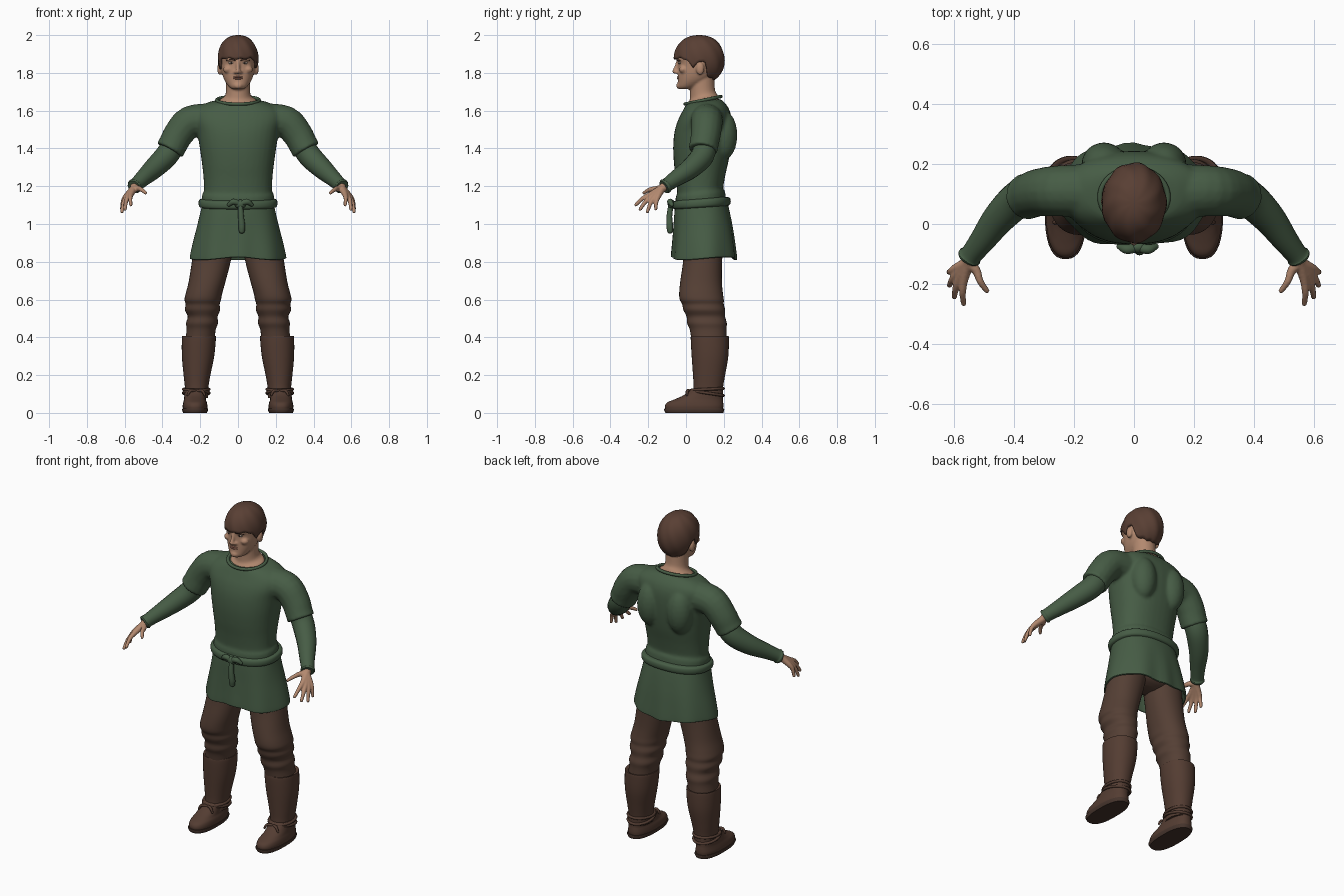
import bpy, bmesh, math
from mathutils import Vector, Matrix

if "Cube" in bpy.data.objects:
    bpy.data.objects.remove(bpy.data.objects["Cube"])


def material(name, *rgb):
    m = bpy.data.materials.new(name)
    m.use_nodes = True
    m.diffuse_color = (*rgb, 1)
    m.node_tree.nodes["Principled BSDF"].inputs["Base Color"].default_value = (*rgb, 1)
    return m


GREEN = material("green cloth", 0.062, 0.108, 0.06)
BROWN = material("brown trousers", 0.09, 0.05, 0.035)
LEATHER = material("brown leather", 0.088, 0.046, 0.032)
SOLE = material("dark sole", 0.06, 0.034, 0.025)
HAIR = material("brown hair", 0.1, 0.05, 0.034)
SKIN = material("skin", 0.45, 0.25, 0.16)
LIP = material("lips", 0.36, 0.16, 0.11)
EYE = material("eye white", 0.4, 0.33, 0.28)
IRIS = material("dark iris", 0.04, 0.025, 0.02)


def spline(rows, steps):
    """Smooth interpolation through rows of numbers."""
    out = []
    for i in range(len(rows) - 1):
        p = [Vector(rows[min(max(i + k, 0), len(rows) - 1)]) for k in (-1, 0, 1, 2)]
        for s in range(steps):
            t = s / steps
            out.append(p[1] + t * 0.5 * (p[2] - p[0])
                       + t * t * (p[0] - 2.5 * p[1] + 2 * p[2] - 0.5 * p[3])
                       + t ** 3 * 0.5 * (3 * p[1] - p[0] - 3 * p[2] + p[3]))
    return out + [Vector(rows[-1])]


def bridge(bm, rings, closed=False):
    loops = [[bm.verts.new(p) for p in ring] for ring in rings]
    pairs = list(zip(loops, loops[1:])) + ([(loops[-1], loops[0])] if closed else [])
    n = len(loops[0])
    for a, b in pairs:
        for i in range(n):
            bm.faces.new((a[i], a[(i + 1) % n], b[(i + 1) % n], b[i]))
    if not closed:
        bm.faces.new(loops[0])
        bm.faces.new(loops[-1])


def loft(bm, rows, tilt=0, power=2.3, sides=36, steps=4):
    """Stack of level rounded sections: z, left x, right x, front y, back y."""
    rings = []
    for z, x0, x1, y0, y1 in spline(rows, steps):
        ring = []
        for i in range(sides):
            a = math.tau * i / sides
            c, s = math.cos(a), math.sin(a)
            dx = math.copysign(abs(c) ** (2 / power), c) * (x1 - x0) / 2
            dy = math.copysign(abs(s) ** (2 / power), s) * (y1 - y0) / 2
            ring.append(((x0 + x1) / 2 + dx, (y0 + y1) / 2 + dy, z + tilt * dy))
        rings.append(ring)
    bridge(bm, rings)


def body(rows):
    """Rows for a section that is symmetric about x = 0."""
    return [(z, -w, w, f, b) for z, w, f, b in rows]


def tube(bm, rows, ref=(0, 1, 0), side=1, closed=False, steps=4, sides=16):
    """Round tube along x, y, z, radius rows."""
    pts = list(rows) if closed else spline(rows, steps)
    rings = []
    for i, p in enumerate(pts):
        nxt = pts[(i + 1) % len(pts)] if closed else pts[min(i + 1, len(pts) - 1)]
        prv = pts[i - 1] if closed else pts[max(i - 1, 0)]
        t = Vector(nxt[:3]) - Vector(prv[:3])
        u = t.cross(Vector(ref)).normalized()
        v = t.cross(u).normalized()
        ring = []
        for k in range(sides):
            a = math.tau * k / sides
            q = Vector(p[:3]) + p[3] * (math.cos(a) * u + math.sin(a) * v)
            ring.append((q.x * side, q.y, q.z))
        rings.append(ring)
    bridge(bm, rings, closed)
    if not closed:
        for end in (pts[0], pts[-1]):
            if end[3] < 0.025:
                ball(bm, (end[0] * side, end[1], end[2]), (end[3],) * 3)


def ball(bm, centre, radii):
    mat = Matrix.Translation(centre) @ Matrix.Diagonal((*radii, 1))
    bmesh.ops.create_uvsphere(bm, u_segments=20, v_segments=12, radius=1, matrix=mat)


def finish(name, bm, mat, mirror=False, voxel=0, smooth=3):
    bmesh.ops.recalc_face_normals(bm, faces=bm.faces)
    me = bpy.data.meshes.new(name)
    for f in bm.faces:
        f.smooth = True
    bm.to_mesh(me)
    bm.free()
    me.set_sharp_from_angle(angle=math.radians(50))
    me.materials.append(mat)
    ob = bpy.data.objects.new(name, me)
    bpy.context.scene.collection.objects.link(ob)
    if voxel:
        m = ob.modifiers.new("Blend", 'REMESH')
        m.mode, m.voxel_size, m.use_smooth_shade = 'VOXEL', voxel, True
        m = ob.modifiers.new("Soften", 'SMOOTH')
        m.iterations = smooth
    if mirror:
        ob.modifiers.new("Mirror", 'MIRROR')
    return ob


# Tunic chest with short sleeves and shoulder blades, blended into one surface
bm = bmesh.new()
loft(bm, body([(1.08, .19, -.055, .215), (1.155, .19, -.055, .207), (1.175, .18, -.047, .197),
               (1.25, .183, -.053, .21), (1.33, .192, -.063, .228), (1.42, .205, -.068, .24),
               (1.5, .218, -.062, .243), (1.56, .235, -.045, .238), (1.605, .225, -.022, .222),
               (1.64, .165, -.002, .195), (1.652, .11, .008, .18)]), tilt=.12)
for s in (1, -1):
    tube(bm, [(.15, .11, 1.55, .09), (.255, .11, 1.54, .085), (.315, .105, 1.475, .08),
              (.345, .095, 1.42, .077), (.362, .09, 1.39, .078)], side=s)
    ball(bm, (s * .1, .2, 1.47), (.075, .072, .13))
finish("tunic_chest", bm, GREEN, voxel=.009, smooth=5)

# Collar rim
bm = bmesh.new()
loop = [math.tau * i / 40 for i in range(40)]
tube(bm, [(.113 * math.cos(a), .09 + .095 * math.sin(a), 1.655 + .02 * math.sin(a), .009) for a in loop],
     ref=(0, 0, 1), closed=True, sides=10)
finish("collar", bm, GREEN)

# Long sleeves with a turned cuff
bm = bmesh.new()
tube(bm, [(.335, .1, 1.43, .06), (.378, .088, 1.362, .062), (.445, .025, 1.295, .055),
          (.505, -.055, 1.24, .043), (.54, -.1, 1.208, .037), (.547, -.109, 1.201, .041),
          (.552, -.117, 1.196, .036)])
finish("long_sleeve", bm, GREEN, mirror=True)

# Skirt of the tunic: hollow, with soft folds that grow toward the hem
bm = bmesh.new()
loft(bm, body([(1.13, .186, -.052, .215), (1.07, .197, -.06, .23), (.98, .217, -.065, .247),
               (.9, .236, -.07, .258), (.83, .25, -.075, .266), (.818, .248, -.073, .264),
               (.825, .238, -.062, .253), (.9, .222, -.055, .24), (1.0, .2, -.045, .225)]), sides=64)
for v in bm.verts:
    a = math.atan2(v.co.y - .095, v.co.x)
    k = max(0, 1.08 - v.co.z)
    v.co.xy += Vector((math.cos(a), math.sin(a))) * .022 * k * math.sin(8 * a + 1)
    v.co.z += .03 * k * math.sin(3 * a)
finish("tunic_skirt", bm, GREEN)

# Belt, knot and hanging end
bm = bmesh.new()
loft(bm, body([(1.085, .186, -.05, .215), (1.092, .204, -.067, .232), (1.11, .209, -.072, .237),
               (1.128, .204, -.067, .232), (1.135, .184, -.048, .213)]), tilt=.07, sides=48)
ball(bm, (.012, -.077, 1.105), (.03, .02, .024))
for s in (1, -1):
    tube(bm, [(.012, -.078, 1.105, .014), (.012 + s * .035, -.084, 1.118, .016),
              (.012 + s * .06, -.075, 1.102, .01)], ref=(0, 0, 1))
tube(bm, [(.012, -.08, 1.1, .014), (.016, -.088, 1.04, .015), (.02, -.086, .99, .018), (.02, -.084, .965, .016)])
finish("belt", bm, GREEN)

# Hips and trouser legs
bm = bmesh.new()
loft(bm, body([(.84, .06, .05, .14), (.87, .14, .01, .19), (.95, .185, -.02, .21), (1.08, .17, -.03, .19)]))
finish("trouser_seat", bm, BROWN)
bm = bmesh.new()
loft(bm, [(.98, .01, .215, -.015, .205), (.82, .035, .241, -.014, .192), (.7, .065, .26, -.03, .19),
          (.635, .083, .276, -.036, .195), (.6, .09, .283, -.033, .2), (.575, .097, .277, -.02, .2),
          (.545, .095, .281, -.014, .207), (.51, .108, .266, .003, .207), (.475, .106, .275, .006, .216),
          (.44, .118, .272, .02, .214), (.38, .125, .28, .03, .215)], power=2.15)
finish("trouser_leg", bm, BROWN, mirror=True)

# Boot shaft with a rolled top edge
bm = bmesh.new()
loft(bm, [(.398, .14, .275, .05, .205), (.408, .122, .292, .03, .222), (.395, .117, .297, .025, .227),
          (.3, .126, .297, .03, .224), (.2, .146, .288, .037, .207), (.135, .157, .281, .04, .196),
          (.08, .16, .28, .035, .192)], power=2.15)
finish("boot_shaft", bm, LEATHER, mirror=True)

# Boot foot and sole
bm = bmesh.new()
loft(bm, [(.014, .164, .29, -.108, .195), (.035, .162, .293, -.112, .198), (.055, .165, .29, -.1, .197),
          (.072, .17, .286, -.06, .195), (.095, .168, .284, -.01, .195), (.13, .16, .282, .03, .195)], power=2.4)
finish("boot_foot", bm, LEATHER, mirror=True)
bm = bmesh.new()
loft(bm, [(0, .165, .29, -.108, .197), (.016, .158, .297, -.117, .203), (.022, .16, .295, -.115, .201)],
     power=2.5, steps=1)
finish("boot_sole", bm, SOLE, mirror=True)

# Ankle cords with a bow
bm = bmesh.new()
for h, tilt in ((.105, -.15), (.125, .05)):
    tube(bm, [(.221 + .068 * math.cos(a), .113 + .085 * math.sin(a), h + .085 * tilt * math.sin(a), .008)
              for a in loop], ref=(0, 0, 1), closed=True, sides=8)
for s in (1, -1):
    tube(bm, [(.221, .025, .115, .007), (.221 + s * .03, .008, .118, .008), (.221 + s * .045, .005, .095, .006)])
finish("ankle_cord", bm, LEATHER, mirror=True)

# Head, neck, ears and nose, blended into one surface
bm = bmesh.new()
loft(bm, body([(1.714, .028, -.038, .03), (1.727, .048, -.043, .06), (1.76, .071, -.043, .12),
               (1.8, .085, -.043, .155), (1.85, .092, -.042, .172), (1.89, .095, -.052, .18),
               (1.935, .09, -.043, .178), (1.965, .065, -.005, .14)]), power=2.2)
loft(bm, body([(1.61, .105, .01, .17), (1.652, .1, .008, .172), (1.672, .074, .02, .165),
               (1.7, .064, .022, .153), (1.78, .064, .02, .15)]), tilt=.2, power=2)
tube(bm, [(0, -.042, 1.865, .009), (0, -.05, 1.835, .01), (0, -.06, 1.808, .013)], ref=(1, 0, 0))
ball(bm, (0, -.038, 1.732), (.024, .014, .016))
for s in (1, -1):
    ball(bm, (s * .013, -.05, 1.803), (.01, .012, .008))
    ball(bm, (s * .034, -.034, 1.871), (.032, .015, .008))
    ball(bm, (s * .053, -.015, 1.818), (.026, .022, .02))
    ball(bm, (s * .097, .075, 1.822), (.013, .022, .034))
finish("head", bm, SKIN, voxel=.006)

# Mouth, eyes and brows
bm = bmesh.new()
for h in (1.77, 1.778):
    ball(bm, (0, -.04, h), (.024, .009, .005))
finish("lips", bm, LIP)
for name, y, radii, mat in (("eye", -.031, (.015, .01, .007), EYE), ("iris", -.036, (.006, .007, .0065), IRIS)):
    bm = bmesh.new()
    ball(bm, (.036, y, 1.853), radii)
    finish(name, bm, mat, mirror=True)
bm = bmesh.new()
tube(bm, [(.016, -.046, 1.866, .003), (.037, -.046, 1.872, .004), (.06, -.033, 1.867, .003)], ref=(0, 0, 1))
finish("eyebrow", bm, HAIR, mirror=True)

# Hair cap: the lower edge follows fringe, sideburn, ear and nape
EDGE = [(0, .03), (40, .06), (62, 0), (75, -.38), (88, -.05), (104, -.1), (116, -.75), (150, -.95), (181, -1)]


def hairline(deg):
    for (a, p), (b, q) in zip(EDGE, EDGE[1:]):
        if deg <= b:
            return p + (q - p) * (deg - a) / (b - a)


bm = bmesh.new()
rows, count = [], 72
for j in range(14):
    row = []
    for i in range(count):
        a = math.tau * i / count
        low = hairline(math.degrees(min(a, math.tau - a))) + .03 * math.sin(11 * a)
        phi = low + (1.5 - low) * j / 13
        r = max(math.cos(phi), 0) ** .85 * (1 + .018 * math.sin(9 * a + 4 * phi))
        row.append(bm.verts.new((.108 * r * math.sin(a), .07 - .134 * r * math.cos(a), 1.87 + .13 * math.sin(phi))))
    rows.append(row)
for lo, hi in zip(rows, rows[1:]):
    for i in range(count):
        k = (i + 1) % count
        bm.faces.new((lo[i], lo[k], hi[k], hi[i]))
bm.faces.new(rows[-1])
hair = finish("hair", bm, HAIR)
thick = hair.modifiers.new("Thickness", 'SOLIDIFY')
thick.thickness, thick.offset = .018, -1

# Hands: each finger runs from wrist over knuckle to tip
FINGERS = [((.566, -.185, 1.158), (.567, -.265, 1.102)), ((.58, -.178, 1.148), (.598, -.243, 1.078)),
           ((.59, -.165, 1.143), (.614, -.204, 1.066)), ((.594, -.148, 1.145), (.616, -.16, 1.08)),
           ((.525, -.155, 1.187), (.49, -.222, 1.165))]
bm = bmesh.new()
for knuckle, tip in FINGERS:
    k, t = Vector(knuckle), Vector(tip)
    mid = k.lerp(t, .5) + Vector((.004, -.003, .006))
    tube(bm, [(.54, -.1, 1.208, .024), (.55, -.125, 1.19, .021), (*k, .015), (*mid, .0115), (*t, .009)],
         ref=(1, 0, 0), sides=12)
finish("hand", bm, SKIN, mirror=True, voxel=.0045, smooth=2)
